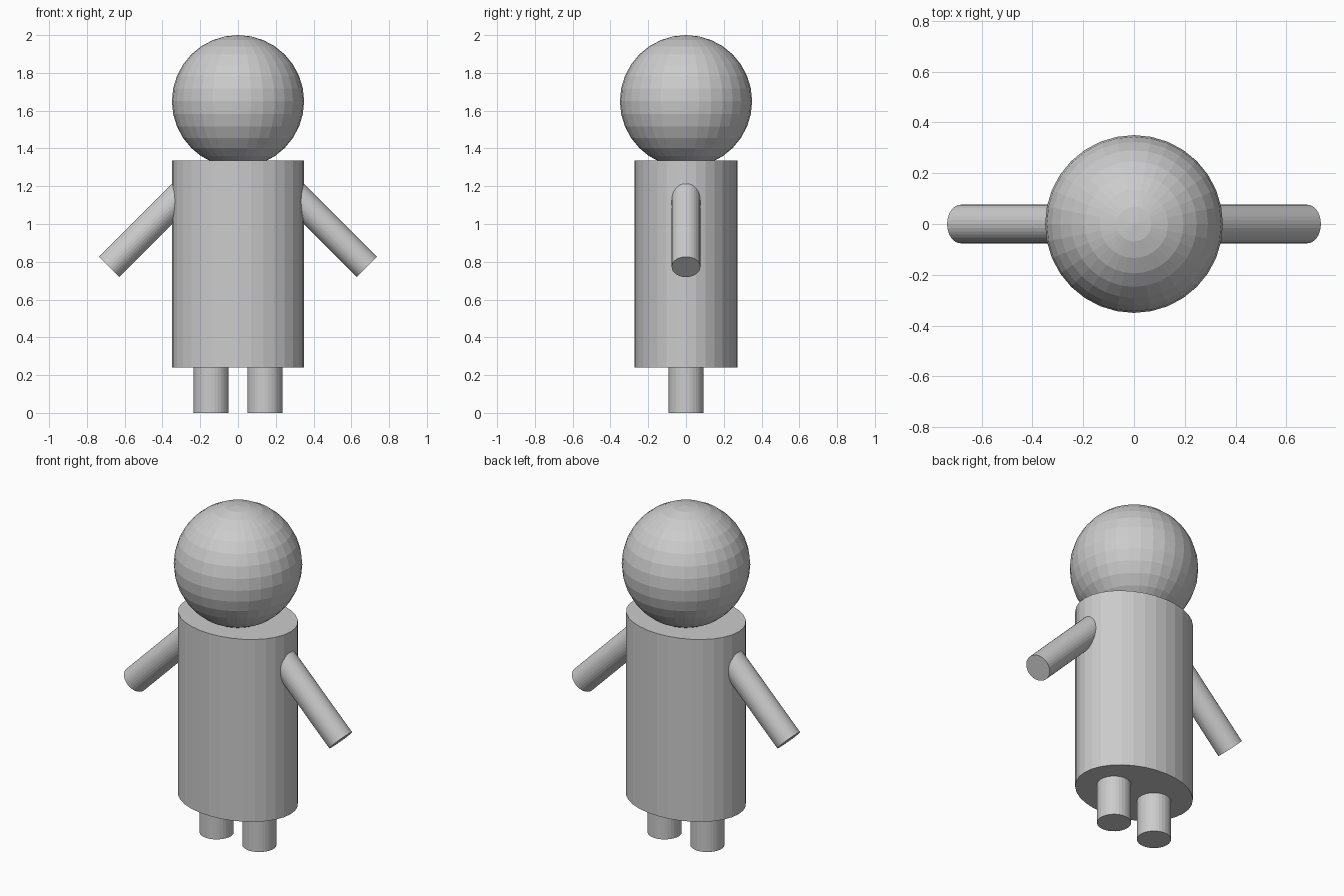
import bpy
from math import radians
from mathutils import Vector

if "Cube" in bpy.data.objects:
    bpy.data.objects.remove(bpy.data.objects["Cube"])


def cylinder(name, start, end, radius, sides=32):
    """Capped cylinder running between two points."""
    start, end = Vector(start), Vector(end)
    axis = end - start
    bpy.ops.mesh.primitive_cylinder_add(
        vertices=sides, radius=radius, depth=axis.length, location=(start + end) / 2,
        rotation=(0, Vector((axis.x, axis.z)).angle_signed(Vector((0, 1))) * -1, 0))
    obj = bpy.context.object
    obj.name = name
    return obj


# Head
bpy.ops.mesh.primitive_uv_sphere_add(segments=32, ring_count=16, radius=0.35, location=(0, 0, 1.65))
bpy.context.object.name = "head"

# Oval torso
torso = cylinder("torso", (0, 0, 0.24), (0, 0, 1.335), 1)
torso.scale = (0.35, 0.273, 1)

for side, s in (("left", 1), ("right", -1)):
    # Short leg
    cylinder(side + "_leg", (s * 0.142, 0, 0), (s * 0.142, 0, 0.26), 0.093)

    # Arm slanting 45 degrees out of the torso
    bpy.ops.mesh.primitive_cylinder_add(
        vertices=32, radius=0.076, depth=0.62,
        location=(s * 0.463, 0, 0.992), rotation=(0, radians(-45 * s), 0))
    bpy.context.object.name = side + "_arm"
